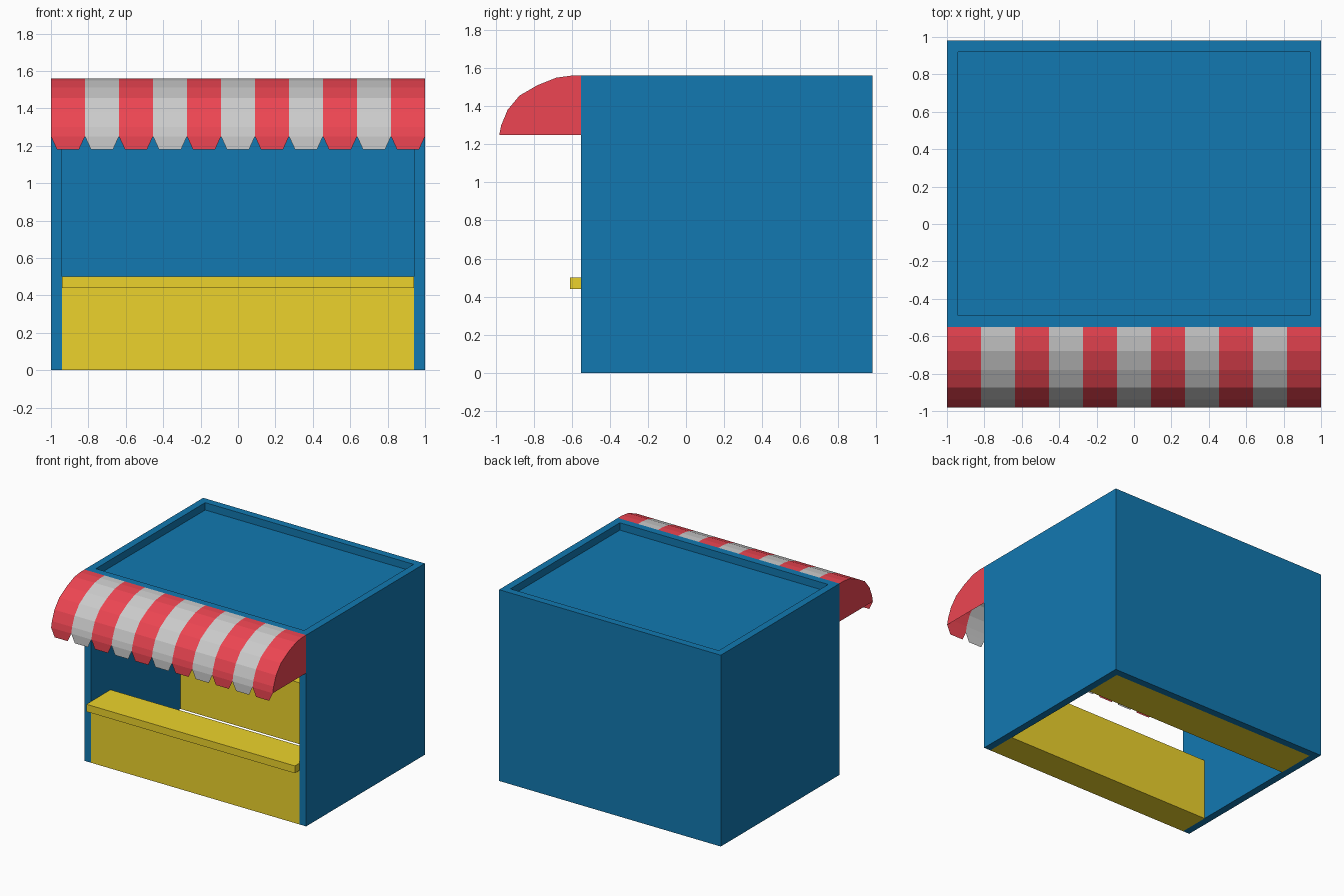
import bpy
import bmesh

if "Cube" in bpy.data.objects:
    bpy.data.objects.remove(bpy.data.objects["Cube"])


def material(name, rgb):
    m = bpy.data.materials.new(name)
    m.diffuse_color = (*rgb, 1)
    m.use_nodes = True
    m.node_tree.nodes["Principled BSDF"].inputs["Base Color"].default_value = m.diffuse_color
    return m


BLUE = material("blue_paint", (0.006, 0.19, 0.44))
YELLOW = material("yellow_paint", (0.84, 0.65, 0.025))
RED = material("red_cloth", (0.85, 0.06, 0.085))


def finish(name, bm, mat=None):
    bmesh.ops.remove_doubles(bm, verts=bm.verts, dist=1e-5)
    mesh = bpy.data.meshes.new(name)
    bm.to_mesh(mesh)
    bm.free()
    obj = bpy.data.objects.new(name, mesh)
    bpy.context.collection.objects.link(obj)
    if mat:
        mesh.materials.append(mat)
    return obj


def face(bm, points):
    return bm.faces.new([bm.verts.new(p) for p in points])


def prism(name, points, direction, mat):
    """Flat outline swept along a direction into a solid."""
    bm = bmesh.new()
    base = face(bm, points)
    top = bmesh.ops.extrude_face_region(bm, geom=[base], use_keep_orig=True)
    verts = [g for g in top["geom"] if isinstance(g, bmesh.types.BMVert)]
    bmesh.ops.translate(bm, verts=verts, vec=direction)
    bmesh.ops.recalc_face_normals(bm, faces=bm.faces)
    return finish(name, bm, mat)


def box(name, x, y, z, mat):
    outline = [(x[0], y[0], z[0]), (x[1], y[0], z[0]), (x[1], y[1], z[0]), (x[0], y[1], z[0])]
    return prism(name, outline, (0, 0, z[1] - z[0]), mat)


W, T = 1.0, 0.06                # half width, wall thickness
FRONT, BACK, H = -0.55, 0.98, 1.56
IN = W - T
EAVE = 1.25                     # lower edge of the awning

# Body: U-shaped walls open to the floor, header beam and sunken roof
walls = [(-W, FRONT), (-IN, FRONT), (-IN, BACK - T), (IN, BACK - T),
         (IN, FRONT), (W, FRONT), (W, BACK), (-W, BACK)]
prism("walls", [(x, y, 0) for x, y in walls], (0, 0, H), BLUE)
box("header_beam", (-IN, IN), (FRONT, FRONT + T), (EAVE, H), BLUE)
box("roof_panel", (-IN, IN), (FRONT + T, BACK - T), (H - 2 * T, H - T), BLUE)

# Front counter with overhanging ledge, and the rear cabinet
counter = [(FRONT, 0), (-0.30, 0), (-0.30, 0.50), (FRONT - T, 0.50),
           (FRONT - T, 0.44), (FRONT, 0.44)]
prism("front_counter", [(-IN, y, z) for y, z in counter], (2 * IN, 0, 0), YELLOW)
box("rear_cabinet", (-IN, IN), (0.60, BACK - T), (0, 0.50), YELLOW)

# Awning: curved cloth sheet in eleven stripes, each with a hanging flap
curve = [(FRONT, H), (-0.605, H), (-0.68, 1.55), (-0.78, 1.51), (-0.875, 1.455),
         (-0.937, 1.38), (-0.97, 1.30), (-0.98, EAVE)]
N, NOTCH, TIP = 11, 0.032, 1.18
red, white = bmesh.new(), bmesh.new()
for i in range(N):
    bm = white if i % 2 else red
    x0, x1 = -W + 2 * W * i / N, -W + 2 * W * (i + 1) / N
    for (ya, za), (yb, zb) in zip(curve, curve[1:]):
        face(bm, [(x0, ya, za), (x0, yb, zb), (x1, yb, zb), (x1, ya, za)])
    y = curve[-1][0]
    face(bm, [(x0, y, EAVE), (x0 + NOTCH, y, TIP), (x1 - NOTCH, y, TIP), (x1, y, EAVE)])

# Awning end panels
end = curve + [(FRONT, EAVE)]
face(red, [(W, y, z) for y, z in end])
face(red, [(-W, y, z) for y, z in reversed(end)])
finish("awning_red_stripes", red, RED)
finish("awning_white_stripes", white)
